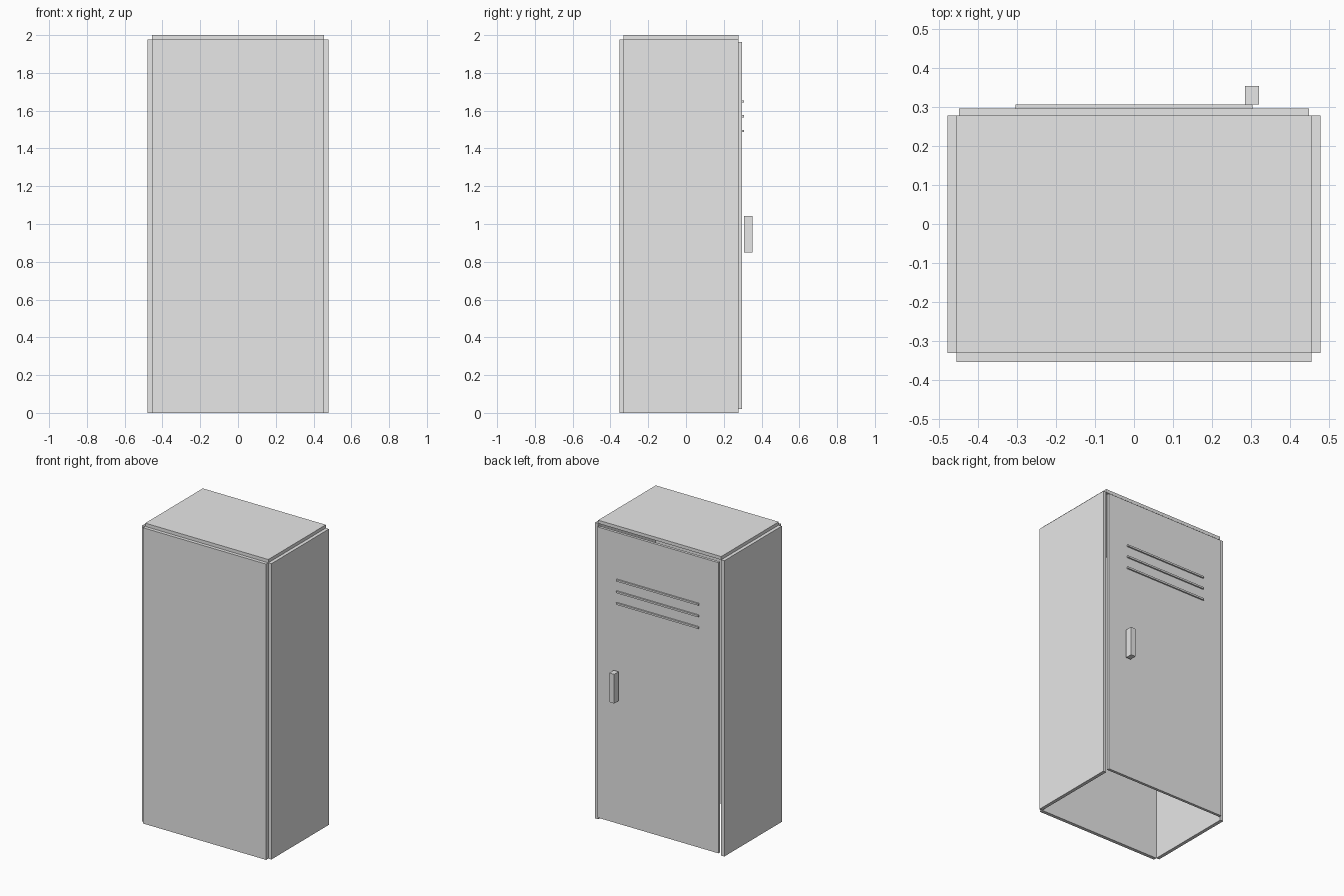
import bpy
import bmesh
from mathutils import Vector

default = bpy.data.objects.get("Cube")
if default:
    bpy.data.objects.remove(default, do_unlink=True)

# One flat grey for the whole cabinet
grey = bpy.data.materials.new("light_grey_metal")
grey.use_nodes = True
grey.diffuse_color = (0.8, 0.8, 0.8, 1)
grey.node_tree.nodes["Principled BSDF"].inputs["Base Color"].default_value = (0.8, 0.8, 0.8, 1)


def box(name, x, y, z):
    """Add a box spanning the (min, max) ranges on each axis."""
    spans = (x, y, z)
    centre = Vector([(a + b) / 2 for a, b in spans])
    size = Vector([b - a for a, b in spans])
    bm = bmesh.new()
    bmesh.ops.create_cube(bm, size=1)
    bmesh.ops.scale(bm, vec=size, verts=bm.verts)
    mesh = bpy.data.meshes.new(name)
    bm.to_mesh(mesh)
    bm.free()
    mesh.materials.append(grey)
    obj = bpy.data.objects.new(name, mesh)
    obj.location = centre
    bpy.context.collection.objects.link(obj)
    return obj


INNER, OUTER = 0.455, 0.478      # side panel faces
REAR, WALL, OPEN = -0.353, -0.33, 0.278
DOOR, VENT = 0.296, 0.306        # door and vent outer faces
TOP = 1.978

# Open-bottomed shell
box("left_side_panel", (INNER, OUTER), (WALL, OPEN), (0, TOP))
box("right_side_panel", (-OUTER, -INNER), (WALL, OPEN), (0, TOP))
box("plain_panel", (-INNER, INNER), (REAR, WALL), (0, TOP))
box("top_panel", (-INNER, INNER), (WALL, OPEN), (TOP, 2))

# Door with raised vent slats and a stand-off handle
box("door", (-0.448, 0.448), (OPEN, DOOR), (0.02, 1.964))
for i in range(3):
    z = 1.648 - i * 0.078
    box(f"vent_slat_{i + 1}", (-0.304, 0.304), (DOOR, VENT), (z - 0.006, z + 0.006))
box("door_handle", (0.284, 0.32), (VENT, 0.353), (0.848, 1.043))
